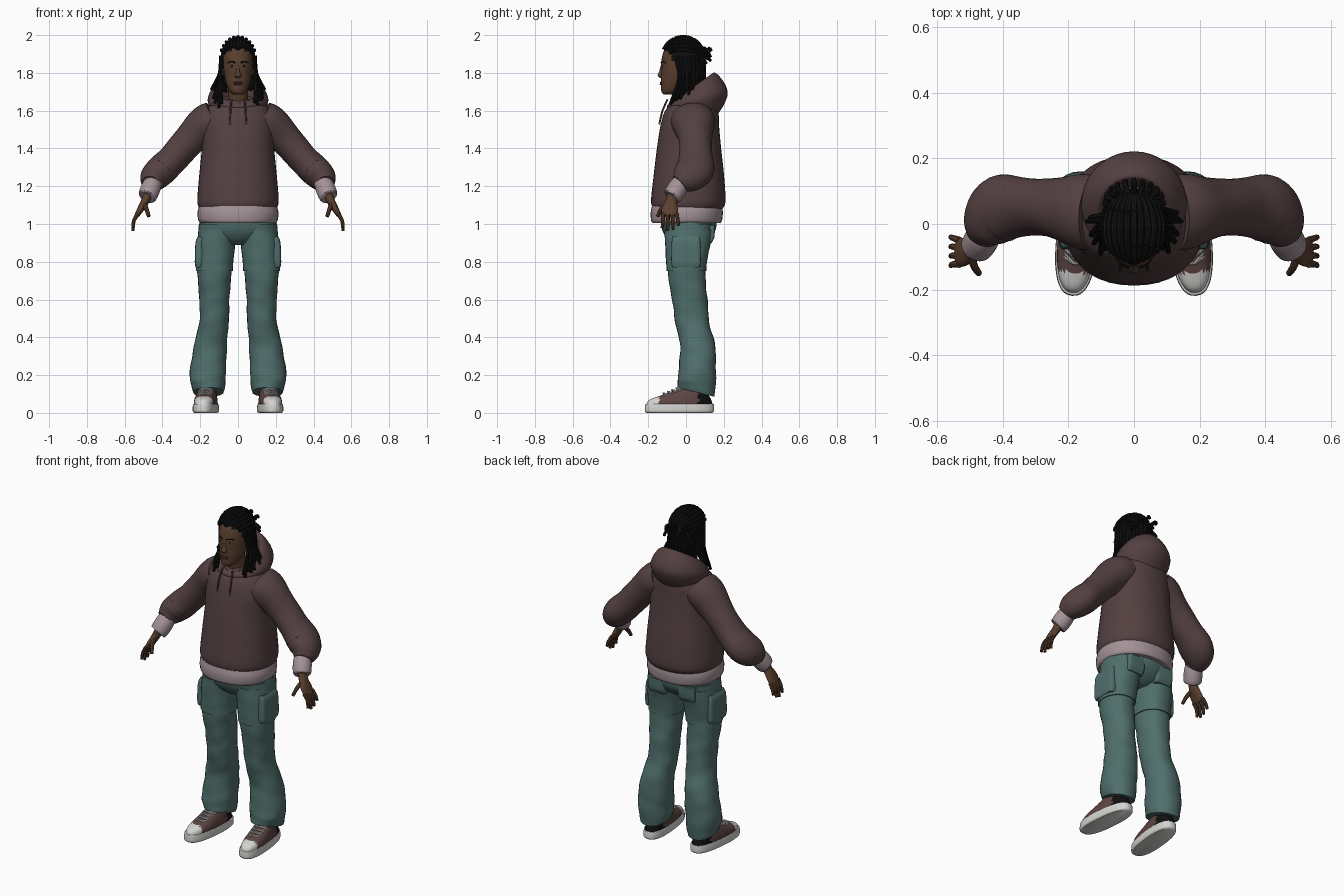
import bpy, bmesh, random
from math import sin, cos, pi, tau, copysign
from mathutils import Vector, Matrix

random.seed(4)
if "Cube" in bpy.data.objects:
    bpy.data.objects.remove(bpy.data.objects["Cube"])


def material(name, *rgb):
    m = bpy.data.materials.new(name)
    m.use_nodes = True
    m.diffuse_color = (*rgb, 1)
    bsdf = next(n for n in m.node_tree.nodes if n.type == "BSDF_PRINCIPLED")
    bsdf.inputs["Base Color"].default_value = (*rgb, 1)
    bsdf.inputs["Roughness"].default_value = 0.8
    return m


fleece = material("dark maroon fleece", .09, .052, .053)
ribbing = material("pale mauve ribbing", .37, .29, .31)
denim = material("teal trousers", .08, .16, .15)
skin = material("brown skin", .1, .05, .027)
black = material("black", .005, .005, .005)
rubber = material("white rubber", .66, .66, .64)
canvas = material("maroon canvas", .11, .06, .055)
eye_white = material("eye white", .32, .29, .26)
lip = material("lip", .1, .042, .032)


def spline(rows, steps):
    """Smooth interpolation through rows of numbers."""
    rows = [Vector(tuple(r) + (0,) * (6 - len(r))) for r in rows]
    out = []
    for i in range(len(rows) - 1):
        p, q = rows[i], rows[i + 1]
        m0 = (q - rows[i - 1]) / 2 if i else q - p
        m1 = (rows[i + 2] - p) / 2 if i + 2 < len(rows) else q - p
        for k in range(steps):
            t = k / steps
            h = t * t * (3 - 2 * t)
            out.append(p * (1 - h) + q * h + m0 * (t * (1 - t) ** 2) + m1 * (t * t * (t - 1)))
    return out + [rows[-1]]


def loft(bm, rows, sides=28, steps=5, power=2, level=True, fold=0):
    """Skin rings (x, y, z, half width, half depth, tilt); level rings lie flat."""
    rows = spline(rows, steps)
    loops = []
    for i, r in enumerate(rows):
        u, v = Vector((1, 0, 0)), Vector((0, 1, r[5]))
        if not level:
            t = (rows[min(i + 1, len(rows) - 1)] - rows[max(i - 1, 0)]).to_3d().normalized()
            ref = Vector((0, 1, 0)) if abs(t.y) < .9 else Vector((1, 0, 0))
            v = (ref - t * ref.dot(t)).normalized()
            u = v.cross(t)
        loop = []
        for k in range(sides):
            a = tau * k / sides
            c, s = [copysign(abs(w) ** (2 / power), w) for w in (cos(a), sin(a))]
            g = 1 + fold * (sin(r[2] * 60 + 2 * a) + sin(r[2] * 34 - 3 * a))
            loop.append(bm.verts.new(r.to_3d() + u * (r[3] * c * g) + v * (r[4] * s * g)))
        loops.append(loop)
    for p, q in zip(loops, loops[1:]):
        for k in range(sides):
            j = (k + 1) % sides
            bm.faces.new((p[k], p[j], q[j], q[k]))
    bm.faces.new(loops[0])
    bm.faces.new(loops[-1])


def tube(bm, points, r, tip=1):
    n = len(points) - 1
    rows = [(*p, r * (1 + (tip - 1) * i / n), r * (1 + (tip - 1) * i / n)) for i, p in enumerate(points)]
    loft(bm, rows, sides=8, level=False)


def ball(bm, loc, size):
    m = Matrix.Translation(loc) @ Matrix.Diagonal((*size, 1))
    bmesh.ops.create_uvsphere(bm, u_segments=32, v_segments=20, radius=1, matrix=m)


def finish(bm, name, mats, mirror=False, place=None, rule=None):
    bmesh.ops.recalc_face_normals(bm, faces=bm.faces)
    for f in bm.faces:
        f.smooth = True
        if rule:
            f.material_index = rule(f.calc_center_median())
    for e in bm.edges:
        e.smooth = e.calc_face_angle(0) < .75
    if place:
        bm.transform(place)
    me = bpy.data.meshes.new(name)
    bm.to_mesh(me)
    bm.free()
    for m in mats if isinstance(mats, list) else [mats]:
        me.materials.append(m)
    ob = bpy.data.objects.new(name, me)
    bpy.context.collection.objects.link(ob)
    if mirror:
        ob.modifiers.new("Mirror", "MIRROR").use_mirror_merge = False


def part(name, mats, rows, mirror=False, place=None, rule=None, **kw):
    bm = bmesh.new()
    loft(bm, rows, **kw)
    finish(bm, name, mats, mirror, place, rule)


def balls(name, mat, loc, size, mirror=True):
    bm = bmesh.new()
    ball(bm, loc, size)
    finish(bm, name, mat, mirror)


# Hooded top: body, hem, hood, sleeves, cuffs
part("hoodie_body", fleece, [(0, .01, 1.075, .2, .18), (0, .012, 1.12, .215, .197), (0, .015, 1.25, .206, .187),
     (0, .016, 1.4, .192, .17), (0, .02, 1.52, .192, .155), (0, .03, 1.6, .172, .14), (0, .04, 1.66, .11, .1)],
     power=2.2, sides=40)
part("hoodie_hem", ribbing, [(0, .003, 1.005, .198, .18), (0, .003, 1.02, .21, .188), (0, .004, 1.06, .214, .191),
     (0, .006, 1.1, .205, .185)], power=2.2, sides=40)
part("hood", fleece, [(0, .05, 1.57, .13, .11), (0, .058, 1.62, .152, .148, .15), (0, .06, 1.665, .16, .16, .25),
     (0, .05, 1.71, .137, .132, .5), (0, .032, 1.722, .112, .113, .7), (0, .03, 1.7, .098, .095, .65),
     (0, .03, 1.65, .09, .085, .4)], sides=40)
part("sleeve", fleece, [(.12, .035, 1.555, .1, .115), (.17, .04, 1.525, .105, .112), (.255, .05, 1.445, .086, .088),
     (.34, .052, 1.35, .08, .09), (.405, .045, 1.285, .082, .104), (.445, .005, 1.245, .074, .088),
     (.462, -.035, 1.212, .05, .052)], mirror=True, level=False, fold=.008)
part("cuff", ribbing, [(.448, -.025, 1.222, .046, .046), (.462, -.045, 1.19, .052, .052),
     (.478, -.07, 1.15, .05, .05), (.482, -.076, 1.142, .04, .04)], mirror=True, level=False)

bm = bmesh.new()
tube(bm, [(.034, -.098, 1.66), (.04, -.124, 1.6), (.042, -.139, 1.54)], .005)
finish(bm, "drawstring", fleece, True)
balls("drawstring_tip", ribbing, (.042, -.14, 1.535), (.005, .005, .01))

# Hands
bm = bmesh.new()
loft(bm, [(.476, -.068, 1.16, .024, .03), (.492, -.078, 1.12, .022, .03), (.515, -.085, 1.08, .018, .043),
     (.535, -.086, 1.045, .013, .042)], level=False)
for i, z in enumerate((.992, .97, .963, .978)):
    y = -.05 - .024 * i
    tube(bm, [(.53, y, 1.055), (.55, y * 1.1 + .012, 1.02), (.557, y * 1.2 + .02, z)], .0115, .7)
tube(bm, [(.497, -.095, 1.11), (.485, -.13, 1.08), (.472, -.15, 1.04)], .014, .7)
finish(bm, "hand", skin, True)

# Trousers: seat, legs, thigh panels, pockets
part("trouser_seat", denim, [(0, .012, 1.04, .195, .15), (0, .015, .97, .208, .142),
     (0, .012, .92, .16, .11), (0, .01, .89, .08, .07)])
part("trouser_leg", denim, [(.105, .015, 1, .1, .13), (.115, .01, .9, .096, .116), (.125, .002, .75, .091, .1),
     (.125, .02, .6, .08, .094), (.127, .033, .48, .078, .09), (.147, .062, .35, .088, .093),
     (.16, .058, .2, .096, .1), (.158, .055, .14, .088, .1, -.2), (.157, .053, .11, .08, .098, -.25)],
     mirror=True, fold=.012, steps=7, power=2.2)
part("thigh_panel", denim, [(.108, .015, .97, .1, .13), (.116, .01, .9, .101, .121), (.123, .003, .8, .099, .108),
     (.125, .002, .752, .097, .106)], mirror=True, fold=.006, power=2.2)
part("side_pocket", denim, [(.2, 0, .77, .024, .072), (.199, 0, .8, .03, .078), (.198, 0, .9, .027, .076),
     (.194, 0, .935, .018, .07)], mirror=True, power=5)
part("back_pocket", denim, [(.1, .118, .9, .05, .018), (.1, .128, .93, .055, .022), (.1, .134, .995, .055, .02)],
     mirror=True, power=5)

# Shoes, toes turned slightly out
stance = Matrix.Translation((.167, 0, 0)) @ Matrix.Rotation(.1, 4, "Z")
part("shoe_sole", rubber, [(0, -.035, 0, .058, .175), (0, -.035, .01, .065, .184), (0, -.035, .042, .064, .183),
     (0, -.035, .047, .06, .179)], mirror=True, place=stance, power=2.5, sides=40)
part("shoe_upper", [canvas, rubber, black], [(0, -.035, .04, .06, .178), (0, -.03, .07, .058, .164),
     (0, 0, .097, .052, .12), (0, .03, .12, .046, .086), (0, .05, .145, .042, .066)], mirror=True,
     place=stance, power=2.4, sides=56, rule=lambda c: 1 if c.y < -.145 else 2 if c.y > .06 else 0)
bm = bmesh.new()
for i in range(5):
    y, z = -.125 + .023 * i, .1 + .009 * i
    for s in (-1, 1):
        tube(bm, [(-.036 * s, y + .034, z - .004), (0, y + .004, z + .004), (.036 * s, y + .022, z - .008)], .004)
finish(bm, "shoe_laces", rubber, True, stance)

# Head and face
part("neck", skin, [(0, 0, 1.58, .056, .058), (0, -.015, 1.66, .052, .054), (0, -.03, 1.76, .052, .056)])
part("head", skin, [(0, -.088, 1.685, .02, .028), (0, -.08, 1.7, .042, .05), (0, -.06, 1.74, .062, .073),
     (0, -.045, 1.79, .073, .087), (0, -.036, 1.85, .079, .096), (0, -.03, 1.91, .077, .09),
     (0, -.025, 1.955, .058, .068), (0, -.02, 1.975, .03, .035)])
part("nose", skin, [(0, -.118, 1.855, .008, .012), (0, -.122, 1.81, .011, .019), (0, -.124, 1.786, .019, .026),
     (0, -.12, 1.772, .014, .015)], sides=16)
balls("ear", skin, (.08, -.022, 1.815), (.012, .02, .032))
balls("eyeball", eye_white, (.032, -.114, 1.836), (.014, .012, .007))
balls("iris", black, (.032, -.122, 1.836), (.006, .006, .006))
for z in (1.749, 1.74):
    balls("lip", lip, (0, -.128, z), (.025, .011, .006), False)
bm = bmesh.new()
tube(bm, [(.014, -.131, 1.854), (.035, -.126, 1.86), (.054, -.106, 1.853)], .004, .6)
finish(bm, "eyebrow", black, True)

# Hair: cap cut along the hairline, rows over the scalp, hanging locks, tied ends
centre, radii = Vector((0, -.015, 1.88)), Vector((.092, .112, .11))


def scalp(x, y, z):
    return centre + Vector((x, y, z)) * radii


bm = bmesh.new()
ball(bm, centre, radii)
bare = [v for v in bm.verts if v.co.y < .05 and v.co.z < 1.92 - 1.33 * (v.co.y + .12)]
bmesh.ops.delete(bm, geom=bare, context="VERTS")
finish(bm, "hair_cap", black)

bm = bmesh.new()
for k in range(-5, 6):
    a = k * .24
    start = .4 + abs(a) * .4
    angles = [start + (2.7 - start) * j / 6 for j in range(7)]
    tube(bm, [scalp(sin(a) * sin(t), -cos(t), cos(a) * sin(t)) for t in angles], .0105)
finish(bm, "scalp_rows", black)

bm = bmesh.new()
for s in (-1, 1):
    for layer in range(2):
        for i in range(10):
            a, b = -.3 + .2 * i, -.68 + .25 * i + random.uniform(-.08, .08)
            out = (.135 if b < .25 else .095) - .02 * layer
            low = 1.63 + .08 * min(1, b + .7) + random.uniform(-.015, .02)
            top = scalp(cos(a) * .95 * s, sin(a) * .95, .1 - .25 * layer)
            mid = Vector((s * .098 * cos(a), .1 * sin(a) - .005, 1.775))
            tube(bm, [top, mid, (s * out * cos(b), out * sin(b), low)], .0125, .65)
finish(bm, "hanging_locks", black)

bm = bmesh.new()
for k in range(11):
    a = pi * (k / 10 - .5)
    up = random.uniform(-.05, .05)
    tip = Vector((.085 * sin(a), .075 + .06 * cos(a), 1.87 + up))
    tube(bm, [scalp(.5 * sin(a), .8, .1), tip - Vector((0, .015, -.015)), tip], .011, .7)
for s in (-1, 1):
    tube(bm, [(s * .085, .01, 1.82), (s * .115, .01, 1.76), (s * .143, .008, 1.71)], .01, .7)
finish(bm, "tied_ends", black)
